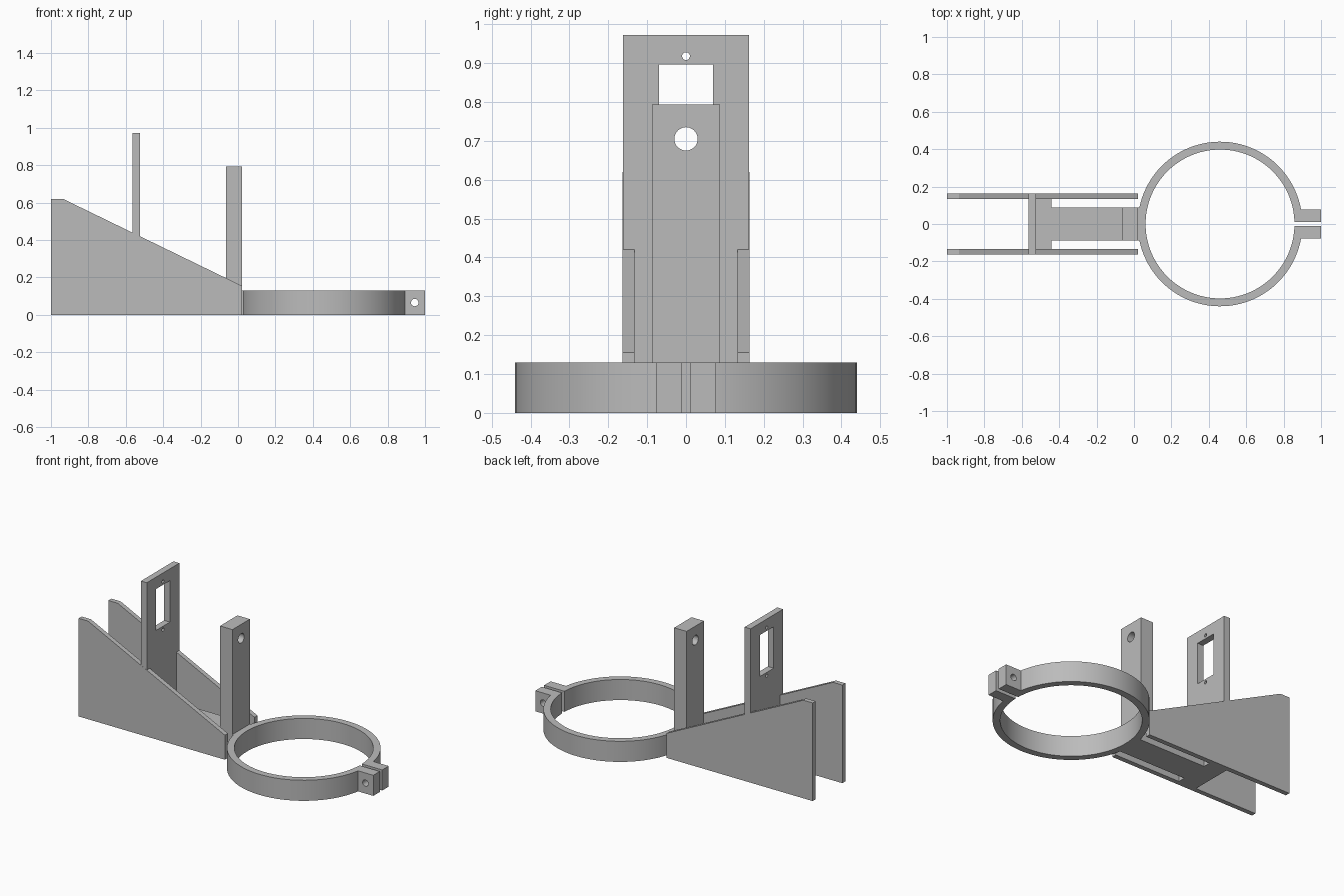
import bpy, bmesh, math
from mathutils import Vector

cube = bpy.data.objects.get("Cube")
if cube:
    bpy.data.objects.remove(cube, do_unlink=True)

grey = bpy.data.materials.new("plain grey")
grey.use_nodes = True
colour = (0.5, 0.5, 0.5, 1)
grey.diffuse_color = colour
grey.node_tree.nodes["Principled BSDF"].inputs["Base Color"].default_value = colour


def prism(name, outline, axis, low, high):
    """Extrude a 2D outline along an axis; the outline uses the other two axes in order."""
    def place(p, depth):
        c = list(p)
        c.insert("xyz".index(axis), depth)
        return Vector(c)
    bm = bmesh.new()
    face = bm.faces.new([bm.verts.new(place(p, low)) for p in outline])
    grown = bmesh.ops.extrude_face_region(bm, geom=[face])
    verts = [v for v in grown["geom"] if isinstance(v, bmesh.types.BMVert)]
    shift = place((0, 0), high - low)
    bmesh.ops.translate(bm, verts=verts, vec=shift)
    bmesh.ops.recalc_face_normals(bm, faces=bm.faces)
    mesh = bpy.data.meshes.new(name)
    bm.to_mesh(mesh)
    bm.free()
    mesh.materials.append(grey)
    obj = bpy.data.objects.new(name, mesh)
    bpy.context.collection.objects.link(obj)
    return obj


def rect(a0, a1, b0, b1):
    return [(a0, b0), (a1, b0), (a1, b1), (a0, b1)]


def arc(centre, radius, start=0, end=math.tau, steps=32, closed=True):
    span = steps if closed else steps - 1
    angles = [start + (end - start) * i / span for i in range(steps)]
    return [(centre[0] + radius * math.cos(t), centre[1] + radius * math.sin(t)) for t in angles]


def cut(obj, outline, axis, low, high):
    """Cut a prism-shaped opening through a part."""
    cutter = prism("cutter", outline, axis, low, high)
    cutter.hide_render = True
    mod = obj.modifiers.new("opening", 'BOOLEAN')
    mod.operation = 'DIFFERENCE'
    mod.solver = 'EXACT'
    mod.object = cutter
    bpy.context.view_layer.objects.active = obj
    bpy.ops.object.modifier_apply(modifier=mod.name)
    bpy.data.objects.remove(cutter, do_unlink=True)


def smooth(obj):
    bpy.ops.object.select_all(action='DESELECT')
    obj.select_set(True)
    bpy.context.view_layer.objects.active = obj
    bpy.ops.object.shade_smooth_by_angle(angle=math.radians(30))


BASE = 0.13           # height of the ring and base
INNER, OUTER = 0.133, 0.163   # side plate faces
GAP = 0.012           # half of the ring split

# Split clamp ring
centre = (0.46, 0)
r_in, r_out = 0.398, 0.44
a_in, a_out = math.asin(GAP / r_in), math.asin(GAP / r_out)
outline = arc(centre, r_out, a_out, math.tau - a_out, 97, False)
outline += arc(centre, r_in, math.tau - a_in, a_in, 97, False)
ring = prism("clamp_ring", outline, "z", 0, BASE)
smooth(ring)

# Mirrored clamp tabs and sloping side plates
slope = [(-1, 0), (0.022, 0), (0.022, 0.155), (-0.935, 0.62), (-1, 0.62)]
for side, sign in (("left", 1), ("right", -1)):
    y0, y1 = sorted((sign * GAP, sign * 0.077))
    tab = prism(f"clamp_tab_{side}", rect(0.859, 1, y0, y1), "z", 0, BASE)
    cut(tab, arc((0.945, 0.066), 0.02), "y", y0 - 0.1, y1 + 0.1)
    smooth(tab)
    y0, y1 = sorted((sign * INNER, sign * OUTER))
    prism(f"side_plate_{side}", slope, "y", y0, y1)

# Base block with a narrow neck that reaches the ring
half = [(-0.565, INNER), (-0.44, INNER), (-0.44, 0.087), (0.04, 0.087)]
prism("base", half + [(x, -y) for x, y in reversed(half)], "z", 0, BASE)

# Front post with a round hole
post = prism("post", rect(-0.065, 0.022, -0.087, 0.087), "z", BASE, 0.793)
cut(post, arc((0, 0.705), 0.03), "x", -0.2, 0.2)
smooth(post)

# Upright mounting plate with a window and two screw holes
width = OUTER - 0.0004
plate = prism("mounting_plate", rect(-width, width, BASE, 0.972), "x", -0.565, -0.524)
cut(plate, rect(-0.069, 0.069, 0.635, 0.897), "x", -0.8, -0.3)
for z in (0.918, 0.614):
    cut(plate, arc((0, z), 0.01, steps=20), "x", -0.8, -0.3)
smooth(plate)
